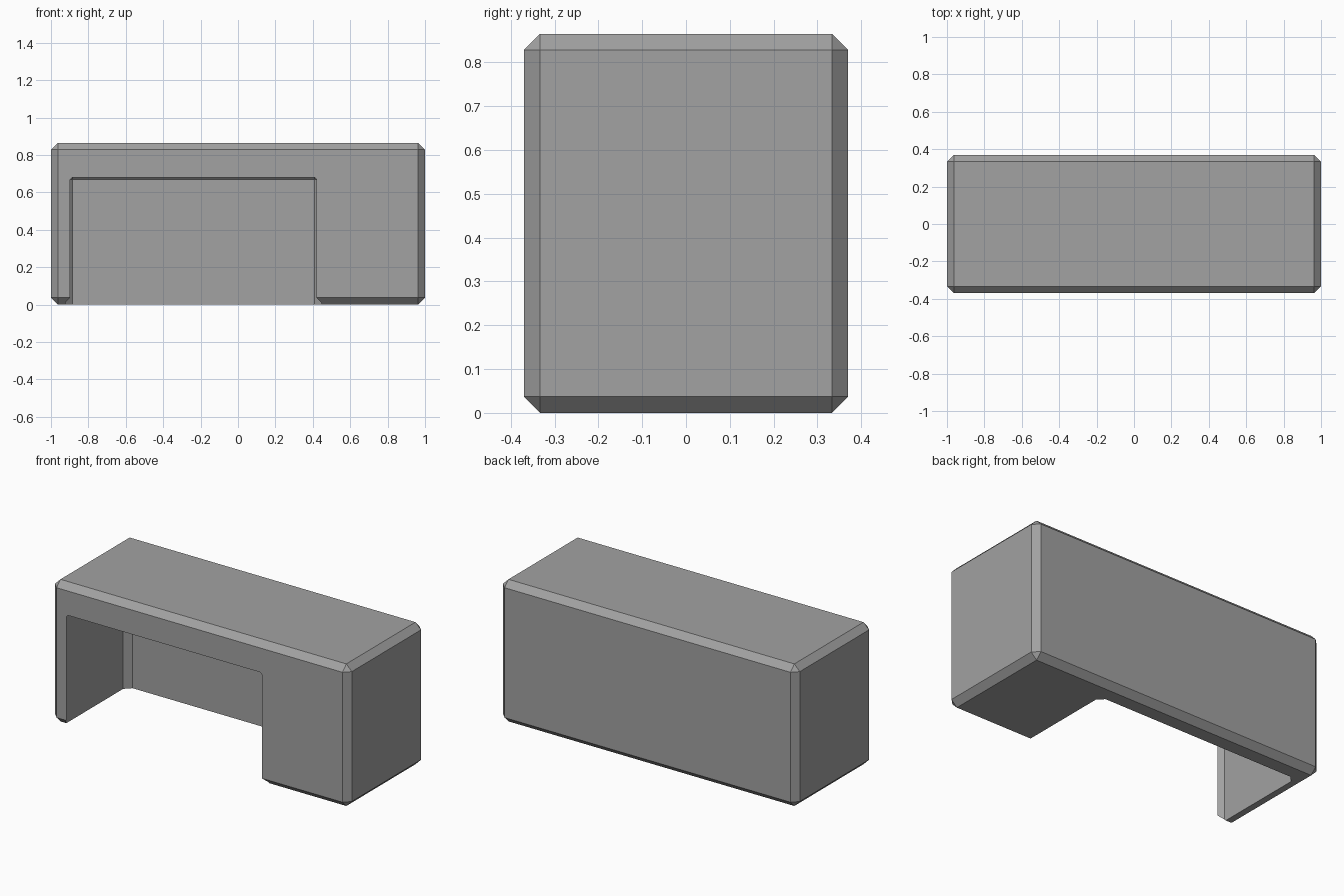
import bpy
import bmesh
from mathutils import Vector

default = bpy.data.objects.get("Cube")
if default:
    bpy.data.objects.remove(default, do_unlink=True)

CHAMFER = 0.037

grey = bpy.data.materials.new("plain_grey")
grey.use_nodes = True
colour = (0.36, 0.36, 0.36, 1)
grey.diffuse_color = colour
grey.node_tree.nodes["Principled BSDF"].inputs["Base Color"].default_value = colour


def chamfered_box(name, low, high):
    """Box between two corners with every edge chamfered."""
    low, high = Vector(low), Vector(high)
    bm = bmesh.new()
    bmesh.ops.create_cube(bm, size=1)
    for v in bm.verts:
        v.co = (low + high) / 2 + v.co * (high - low)
    bmesh.ops.bevel(bm, geom=bm.edges[:], offset=CHAMFER, segments=1,
                    profile=0.5, affect='EDGES')
    mesh = bpy.data.meshes.new(name)
    bm.to_mesh(mesh)
    bm.free()
    mesh.materials.append(grey)
    obj = bpy.data.objects.new(name, mesh)
    bpy.context.collection.objects.link(obj)
    return obj


# Desk body: solid block with chamfered edges
body = chamfered_box("desk_body", (-1, -0.37, 0), (1, 0.37, 0.865))

# Knee space: chamfered cutter, open to the front and the floor
cutter = chamfered_box("knee_space_cutter", (-0.923, -0.381, -0.3), (0.446, 0.25, 0.706))
cutter.hide_render = True
cutter.hide_viewport = True
cutter.display_type = 'WIRE'

cut = body.modifiers.new("knee_space", 'BOOLEAN')
cut.operation = 'DIFFERENCE'
cut.solver = 'EXACT'
cut.object = cutter
